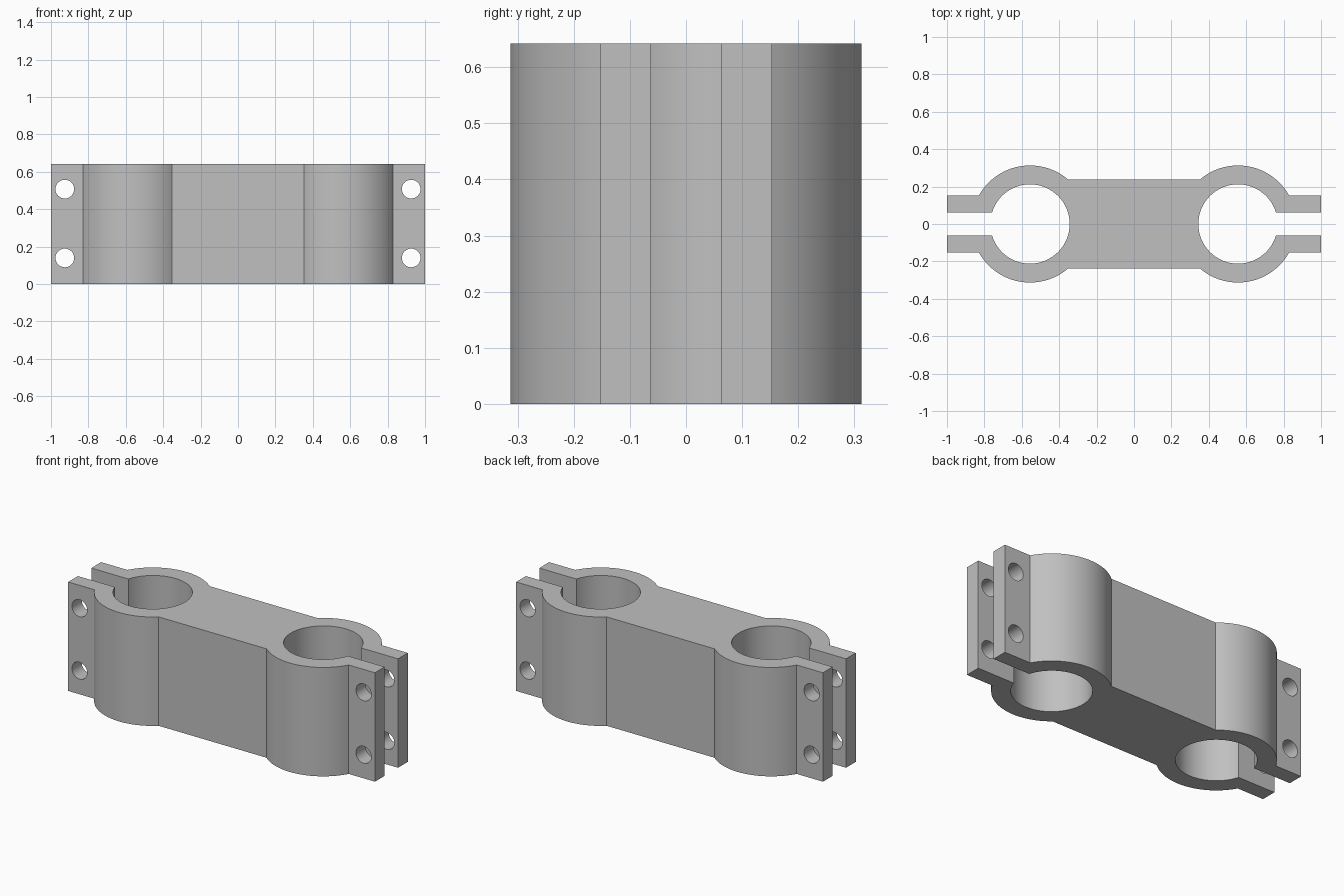
import bpy, bmesh
from math import sin, cos, asin, pi, radians

cube = bpy.data.objects.get("Cube")
if cube:
    bpy.data.objects.remove(cube, do_unlink=True)

HEIGHT = 0.642
CENTRE = 0.556       # x of each bore
OUTER, BORE = 0.313, 0.212
BODY_Y = 0.237       # half depth of the bridge
LUG_Y, SLOT_Y = 0.153, 0.062
HOLE_X, HOLE_R = 0.926, 0.05
HOLE_Z = (0.139, 0.507)

steel = bpy.data.materials.new("light grey metal")
steel.use_nodes = True
grey = (0.53, 0.53, 0.53, 1)
steel.diffuse_color = grey
steel.node_tree.nodes["Principled BSDF"].inputs["Base Color"].default_value = grey


def arc(radius, start, end, steps):
    angles = [start + (end - start) * i / steps for i in range(steps + 1)]
    return [(CENTRE + radius * cos(a), radius * sin(a)) for a in angles]


# Outline of one clamp end, front to back; the other end is its half turn
body_a, lug_a = asin(BODY_Y / OUTER), asin(LUG_Y / OUTER)
slot_a = asin(SLOT_Y / BORE)
end = arc(OUTER, body_a - pi, -lug_a, 28)
end += [(1, -LUG_Y), (1, -SLOT_Y)]
end += arc(BORE, -slot_a, slot_a - 2 * pi, 64)
end += [(1, SLOT_Y), (1, LUG_Y)]
end += arc(OUTER, lug_a, pi - body_a, 28)
outline = end + [(-x, -y) for x, y in end]

# Clamp body extruded from the outline
bm = bmesh.new()
base = bm.faces.new([bm.verts.new((x, y, 0)) for x, y in outline])
top = bmesh.ops.extrude_face_region(bm, geom=[base], use_keep_orig=True)["geom"]
bmesh.ops.translate(bm, verts=[v for v in top if isinstance(v, bmesh.types.BMVert)],
                    vec=(0, 0, HEIGHT))
bmesh.ops.recalc_face_normals(bm, faces=bm.faces)
mesh = bpy.data.meshes.new("clamp_body")
bm.to_mesh(mesh)
bm.free()
mesh.materials.append(steel)
clamp = bpy.data.objects.new("clamp_body", mesh)
bpy.context.collection.objects.link(clamp)

# Bolt holes through the lugs
for x in (-HOLE_X, HOLE_X):
    for z in HOLE_Z:
        bpy.ops.mesh.primitive_cylinder_add(vertices=32, radius=HOLE_R, depth=1,
                                            location=(x, 0, z), rotation=(pi / 2, 0, 0))
        cutter = bpy.context.object
        cutter.name = "bolt_hole_cutter"
        cutter.hide_render = True
        cutter.data.materials.append(steel)
        cut = clamp.modifiers.new("bolt_hole", "BOOLEAN")
        cut.operation, cut.solver, cut.object = "DIFFERENCE", "EXACT", cutter
        bpy.context.view_layer.objects.active = clamp
        bpy.ops.object.modifier_apply(modifier=cut.name)
        bpy.data.objects.remove(cutter, do_unlink=True)

# Smooth the curved walls, keep the edges sharp
bpy.ops.object.select_all(action="DESELECT")
clamp.select_set(True)
bpy.context.view_layer.objects.active = clamp
bpy.ops.object.shade_smooth_by_angle(angle=radians(25))
